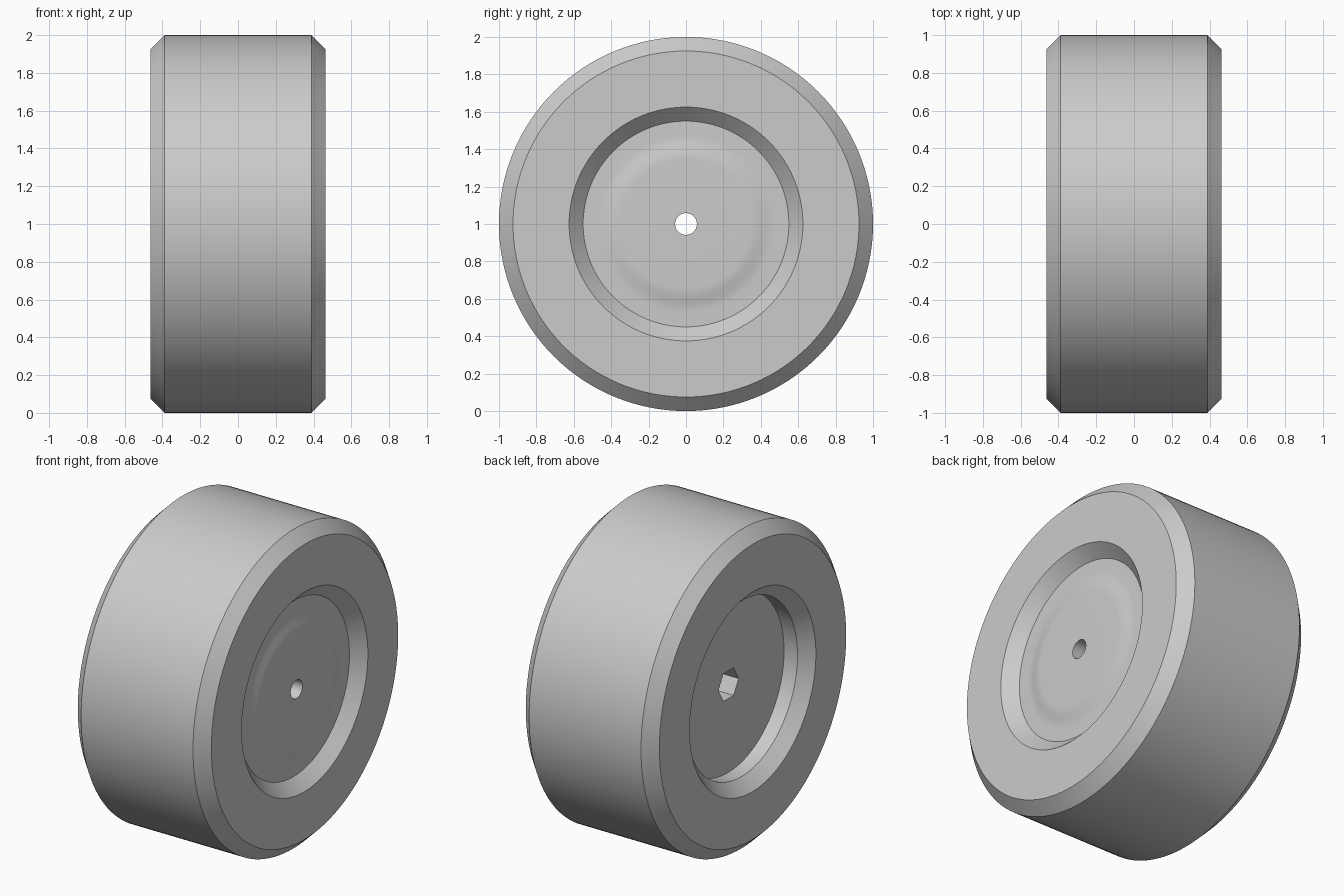
import bpy, bmesh, math

if "Cube" in bpy.data.objects:
    bpy.data.objects.remove(bpy.data.objects["Cube"])

SEGMENTS = 128

rubber = bpy.data.materials.new("plain grey")
rubber.diffuse_color = (0.6, 0.6, 0.6, 1)
rubber.use_nodes = True
rubber.node_tree.nodes["Principled BSDF"].inputs["Base Color"].default_value = rubber.diffuse_color


def make_object(name, bm):
    bmesh.ops.recalc_face_normals(bm, faces=bm.faces)
    mesh = bpy.data.meshes.new(name)
    bm.to_mesh(mesh)
    bm.free()
    mesh.materials.append(rubber)
    obj = bpy.data.objects.new(name, mesh)
    bpy.context.collection.objects.link(obj)
    return obj


def lathe(name, profile, segments):
    """Spin a closed (x, radius) profile about the axle line at z = 1."""
    bm = bmesh.new()
    rings = []
    for i in range(segments):
        a = 2 * math.pi * i / segments
        rings.append([bm.verts.new((x, r * math.cos(a), 1 + r * math.sin(a)))
                      for x, r in profile])
    n = len(profile)
    for i in range(segments):
        p, q = rings[i], rings[(i + 1) % segments]
        for j in range(n):
            k = (j + 1) % n
            bm.faces.new((p[j], p[k], q[k], q[j]))
    return make_object(name, bm)


# soft raised boss in the shallow recess, as a smooth step
boss = []
for i in range(9):
    t = i / 8
    boss.append((0.388 + 0.018 * t * t * (3 - 2 * t), 0.47 - 0.12 * t))

# wheel: tread, chamfered rims, deep recess on one side, shallow on the other
profile = [
    (-0.295, 0.058), (-0.295, 0.55), (-0.388, 0.55), (-0.463, 0.625),
    (-0.463, 0.925), (-0.388, 1.0), (0.388, 1.0), (0.463, 0.925),
    (0.463, 0.625), (0.388, 0.55),
] + boss + [(0.406, 0.058)]
wheel = lathe("wheel", profile, SEGMENTS)

# hexagonal socket sunk into the deep recess
bm = bmesh.new()
ends = []
for x in (-0.4, -0.05):
    ends.append([bm.verts.new((x, 0.1 * math.cos(i * math.pi / 3),
                               1 + 0.1 * math.sin(i * math.pi / 3)))
                 for i in range(6)])
for ring in ends:
    bm.faces.new(ring)
for i in range(6):
    j = (i + 1) % 6
    bm.faces.new((ends[0][i], ends[0][j], ends[1][j], ends[1][i]))
cutter = make_object("hex_socket_cutter", bm)
cutter.hide_render = True

cut = wheel.modifiers.new("hex socket", 'BOOLEAN')
cut.operation = 'DIFFERENCE'
cut.solver = 'EXACT'
cut.object = cutter

# apply the cut, drop the cutter, shade the round faces smooth
bpy.context.view_layer.objects.active = wheel
wheel.select_set(True)
cutter.select_set(False)
bpy.ops.object.modifier_apply(modifier=cut.name)
bpy.data.objects.remove(cutter)
bpy.ops.object.shade_smooth_by_angle(angle=math.radians(30))
